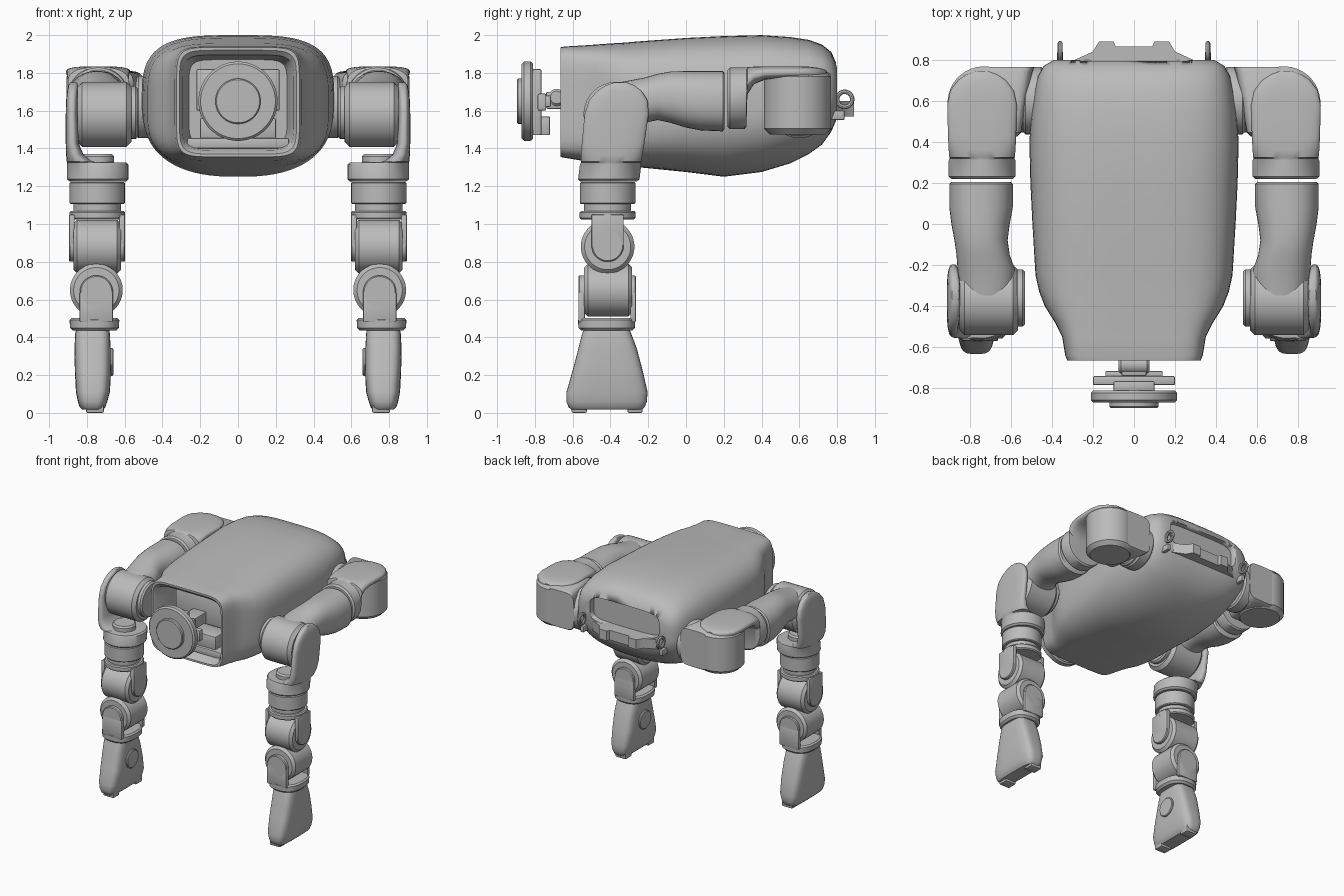
import bpy, bmesh, math
from mathutils import Matrix, Vector

if "Cube" in bpy.data.objects:
    bpy.data.objects.remove(bpy.data.objects["Cube"])

GREY = (0.5, 0.5, 0.5, 1)
mat = bpy.data.materials.new("plain grey")
mat.use_nodes = True
mat.diffuse_color = GREY
mat.node_tree.nodes["Principled BSDF"].inputs["Base Color"].default_value = GREY


def finish(name, bm, mirror=False):
    bmesh.ops.recalc_face_normals(bm, faces=bm.faces)
    me = bpy.data.meshes.new(name)
    bm.to_mesh(me)
    bm.free()
    me.materials.append(mat)
    me.shade_smooth()
    me.set_sharp_from_angle(angle=math.radians(35))
    ob = bpy.data.objects.new(name, me)
    bpy.context.collection.objects.link(ob)
    if mirror:
        ob.modifiers.new("other side", 'MIRROR')
    return ob


def place(axis, u, v, t):
    return {'x': (t, u, v), 'y': (u, t, v), 'z': (u, v, t)}[axis]


def loft(name, axis, sections, mirror=False, seg=40):
    """Skin superellipse sections (t, cu, cv, ru, rv, n low, n high) along an axis."""
    bm = bmesh.new()
    rings = []
    for t, cu, cv, ru, rv, *n in sections:
        low, high = (n or [2])[0], (n or [2])[-1]
        ring = []
        for i in range(seg):
            a = 2 * math.pi * (i + 0.5) / seg
            c, s = math.cos(a), math.sin(a)
            e = 2 / (high if s > 0 else low)
            u = cu + ru * math.copysign(abs(c) ** e, c)
            v = cv + rv * math.copysign(abs(s) ** e, s)
            ring.append(bm.verts.new(place(axis, u, v, t)))
        rings.append(ring)
    for a, b in zip(rings, rings[1:]):
        for i in range(seg):
            j = (i + 1) % seg
            bm.faces.new((a[i], a[j], b[j], b[i]))
    bm.faces.new(rings[0])
    bm.faces.new(rings[-1])
    return finish(name, bm, mirror)


def drum(name, axis, t0, t1, cu, cv, r, mirror=False, b=0.012):
    return loft(name, axis, [(t0, cu, cv, r - b, r - b), (t0 + b, cu, cv, r, r),
                             (t1 - b, cu, cv, r, r), (t1, cu, cv, r - b, r - b)], mirror)


def box(name, lo, hi, mirror=False, bevel=0.008):
    bm = bmesh.new()
    lo, hi = Vector(lo), Vector(hi)
    size = Matrix.Diagonal((*(hi - lo), 1))
    bmesh.ops.create_cube(bm, size=1, matrix=Matrix.Translation((lo + hi) / 2) @ size)
    bmesh.ops.bevel(bm, geom=bm.edges[:], offset=bevel, segments=2, affect='EDGES', profile=0.5)
    return finish(name, bm, mirror)


# Torso: outer shell plus an inward-turned front cavity
torso = [(-.42, .26, 1.42, 1.87, 7, 7), (-.64, .295, 1.39, 1.895, 7, 7), (-.665, .31, 1.37, 1.92, 7, 7),
         (-.665, .325, 1.355, 1.935, 7, 7), (-.64, .335, 1.35, 1.94, 7, 7), (-.55, .35, 1.335, 1.945, 6, 6),
         (-.48, .385, 1.328, 1.95, 5, 5), (-.40, .435, 1.318, 1.956, 4.3, 4.2), (-.33, .462, 1.31, 1.96, 3.8, 3.8),
         (-.25, .48, 1.30, 1.967, 3.4, 3.6), (0, .495, 1.275, 1.985, 2.8, 3.5), (.2, .505, 1.25, 1.995, 2.5, 3.4),
         (.4, .51, 1.275, 2.0, 2.5, 3.4), (.55, .50, 1.32, 1.99, 2.5, 3.4), (.65, .485, 1.37, 1.975, 2.6, 3.4),
         (.72, .468, 1.42, 1.95, 2.7, 3.4), (.77, .44, 1.49, 1.91, 2.8, 3.5), (.80, .39, 1.56, 1.84, 3, 4)]
body = loft("torso", 'y', [(y, 0, (lo + hi) / 2, w, (hi - lo) / 2, nl, nh)
                           for y, w, lo, hi, nl, nh in torso], seg=72)

# Sunken panel in the back of the torso
cutter = loft("panel_cutter", 'y', [(.755, 0, 1.75, .31, .10, 5), (.95, 0, 1.75, .33, .115, 5)])
cutter.hide_render = True
mod = body.modifiers.new("panel", 'BOOLEAN')
mod.operation, mod.object = 'DIFFERENCE', cutter
bpy.context.view_layer.objects.active = body
bpy.ops.object.modifier_apply(modifier="panel")
bpy.data.objects.remove(cutter)

# Rear bracket and tie rings
half = [(.34, .76), (.32, .785), (.2, .84), (.17, .89), (.10, .89), (.09, .865)]
bm = bmesh.new()
outline = half + [(-x, y) for x, y in reversed(half)]
face = bm.faces.new([bm.verts.new((x, y, 1.57)) for x, y in outline])
top = bmesh.ops.extrude_face_region(bm, geom=[face])["geom"]
bmesh.ops.translate(bm, verts=[v for v in top if isinstance(v, bmesh.types.BMVert)], vec=(0, 0, .08))
finish("rear_bracket", bm)

bm = bmesh.new()
N, M = 24, 8
grid = []
for i in range(N):
    a = 2 * math.pi * i / N
    row = []
    for j in range(M):
        b = 2 * math.pi * j / M
        r = .04 + .012 * math.cos(b)
        row.append(bm.verts.new((.36 + .012 * math.sin(b), .84 + r * math.cos(a), 1.66 + r * math.sin(a))))
    grid.append(row)
for i in range(N):
    for j in range(M):
        k, l = (i + 1) % N, (j + 1) % M
        bm.faces.new((grid[i][j], grid[k][j], grid[k][l], grid[i][l]))
finish("tie_ring", bm, True)
box("tie_ring_foot", (.345, .74, 1.55), (.375, .84, 1.60), True)

# Head disc, bracket and neck inside the front opening
drum("head_disc", 'y', -.87, -.81, 0, 1.65, .21)
drum("head_lens", 'y', -.895, -.86, 0, 1.65, .12, b=.006)
box("head_mount", (-.10, -.815, 1.47), (.10, -.765, 1.82))
box("head_crossbar", (-.20, -.785, 1.60), (.20, -.74, 1.69))
box("head_crossbar_rib", (-.14, -.75, 1.62), (.14, -.715, 1.68))
box("neck", (-.06, -.74, 1.61), (.06, -.41, 1.70))
drum("neck_pin", 'x', -.075, .075, -.685, 1.67, .045)
box("lower_head_clip", (-.06, -.78, 1.47), (.06, -.72, 1.57))
box("cavity_shelf", (-.27, -.60, 1.40), (.27, -.42, 1.455))
box("cavity_box", (-.20, -.58, 1.45), (.20, -.42, 1.56))
box("cavity_upper_box", (-.22, -.50, 1.60), (.22, -.42, 1.82))

# Shoulder: mount, body and upright drum
drum("shoulder_mount", 'x', .44, .54, .60, 1.62, .165, True)
drum("shoulder_collar", 'x', .50, .56, .59, 1.61, .145, True)


def block(y, x0, x1, rz):
    return (y, (x0 + x1) / 2, 1.645, (x1 - x0) / 2, rz, 5)


loft("shoulder_body", 'y', [block(.425, .57, .72, .13), block(.445, .55, .74, .16),
                            block(.74, .495, .75, .165), block(.765, .485, .74, .15)], True)
drum("shoulder_drum", 'z', 1.475, 1.81, .73, .59, .178, True, b=.03)


# One-sided yoke: a ring that sweeps into a rounded plate beside the joint
def yoke(name, spine, lean):
    steps = [(0, -.15, .15, .15, 2), (.012, -.163, .163, .163, 2), (.09, -.163, .163, .163, 2),
             (.10, -.15, .163, .158, 2.2), (.105, .02, .165, .16, 2.4), (.14, .075, .168, .163, 2.6),
             (.20, .10, .17, .166, 3), (.36, .105, .17, .17, 3), (.43, .105, .168, .155, 3),
             (.48, .105, .162, .118, 3), (.51, .105, .155, .075, 3), (.525, .11, .145, .03, 3)]
    ob = loft(name, 'z', [(t, (a + b) / 2, lean * t, (b - a) / 2, w, n) for t, a, b, w, n in steps], True)
    ob.data.transform(spine)


yoke("elbow_yoke", Matrix.Translation((.742, -.41, 1.225)), .12)
turn = Matrix(((0, 1, 0, .74), (0, 0, 1, .22), (1, 0, 0, 1.665), (0, 0, 0, 1)))
yoke("shoulder_yoke", turn, 0)

# Upper arm, running forward into the elbow drum
arm = [(.205, .60, .89, 1.505, 1.80), (.195, .59, .90, 1.49, 1.81), (.08, .59, .90, 1.495, 1.81),
       (0, .605, .89, 1.51, 1.81), (-.08, .615, .875, 1.535, 1.808), (-.15, .605, .865, 1.55, 1.795),
       (-.22, .58, .86, 1.535, 1.775), (-.30, .575, .855, 1.50, 1.76), (-.38, .575, .855, 1.46, 1.745)]
loft("upper_arm", 'y', [(y, (a + b) / 2, (c + d) / 2, (b - a) / 2, (d - c) / 2, 2.3)
                        for y, a, b, c, d in arm], True)
drum("elbow_drum", 'x', .565, .85, -.37, 1.58, .172, True, b=.025)
drum("elbow_cap", 'x', .53, .58, -.36, 1.59, .14, True)

# Forearm
X, Y = .745, -.415
drum("elbow_motor", 'z', 1.28, 1.37, X, Y, .09, True)
drum("forearm", 'z', 1.105, 1.222, X, Y, .147, True, b=.006)
drum("forearm_neck", 'z', 1.05, 1.12, X, Y, .125, True)
drum("forearm_flange", 'z', 1.025, 1.07, X, Y, .148, True, b=.008)


# Forked wrist joints, each a drum held by two cheeks
def cheek(name, axis, t0, t1, cu, cv, r, reach):
    drum(name + "_end", axis, t0, t1, cu, cv, r, True, b=.006)
    low, high = sorted((cv, reach))
    box(name + "_arm", place(axis, cu - r, low, t0), place(axis, cu + r, high, t1), True, bevel=.006)


drum("wrist_drum", 'x', .62, .872, Y, .88, .142, True, b=.02)
cheek("wrist_outer_cheek", 'x', .865, .895, Y, .885, .085, 1.05)
cheek("wrist_inner_cheek", 'x', .598, .63, Y, .885, .085, 1.05)
loft("wrist_link", 'z', [(.62, .75, Y, .12, .12, 3), (.72, .75, Y, .107, .115, 3),
                         (.77, .748, Y, .098, .102, 3), (.81, .745, Y, .107, .105, 3),
                         (.90, .745, Y, .12, .12, 3)], True)
drum("hand_drum", 'y', -.54, -.285, .75, .65, .14, True, b=.02)
cheek("hand_front_cheek", 'y', -.57, -.535, .75, .64, .088, .48)
cheek("hand_rear_cheek", 'y', -.295, -.265, .75, .64, .088, .48)
loft("hand_ring", 'z', [(.435, .76, -.42, .115, .135, 2.6), (.45, .76, -.42, .13, .15, 2.6),
                        (.492, .76, -.42, .132, .152, 2.6), (.502, .76, -.42, .12, .14, 2.6)], True)

# Hand: a flared, rounded paddle with a side disc and two gripping pads
loft("hand", 'z', [(.45, .77, -.42, .085, .118, 4), (.42, .77, -.42, .092, .13, 4),
                   (.34, .77, -.415, .096, .155, 4), (.22, .768, -.415, .096, .187, 4),
                   (.11, .768, -.418, .09, .215, 4), (.06, .77, -.42, .078, .213, 4),
                   (.03, .77, -.42, .068, .202, 4), (.018, .77, -.42, .055, .188, 4)], True)
drum("hand_disc", 'x', .66, .70, -.42, .27, .075, True, b=.006)
for label, y in (("front", -.605), ("rear", -.31)):
    box(label + "_grip_pad", (.71, y, 0), (.805, y + .08, .085), True)
